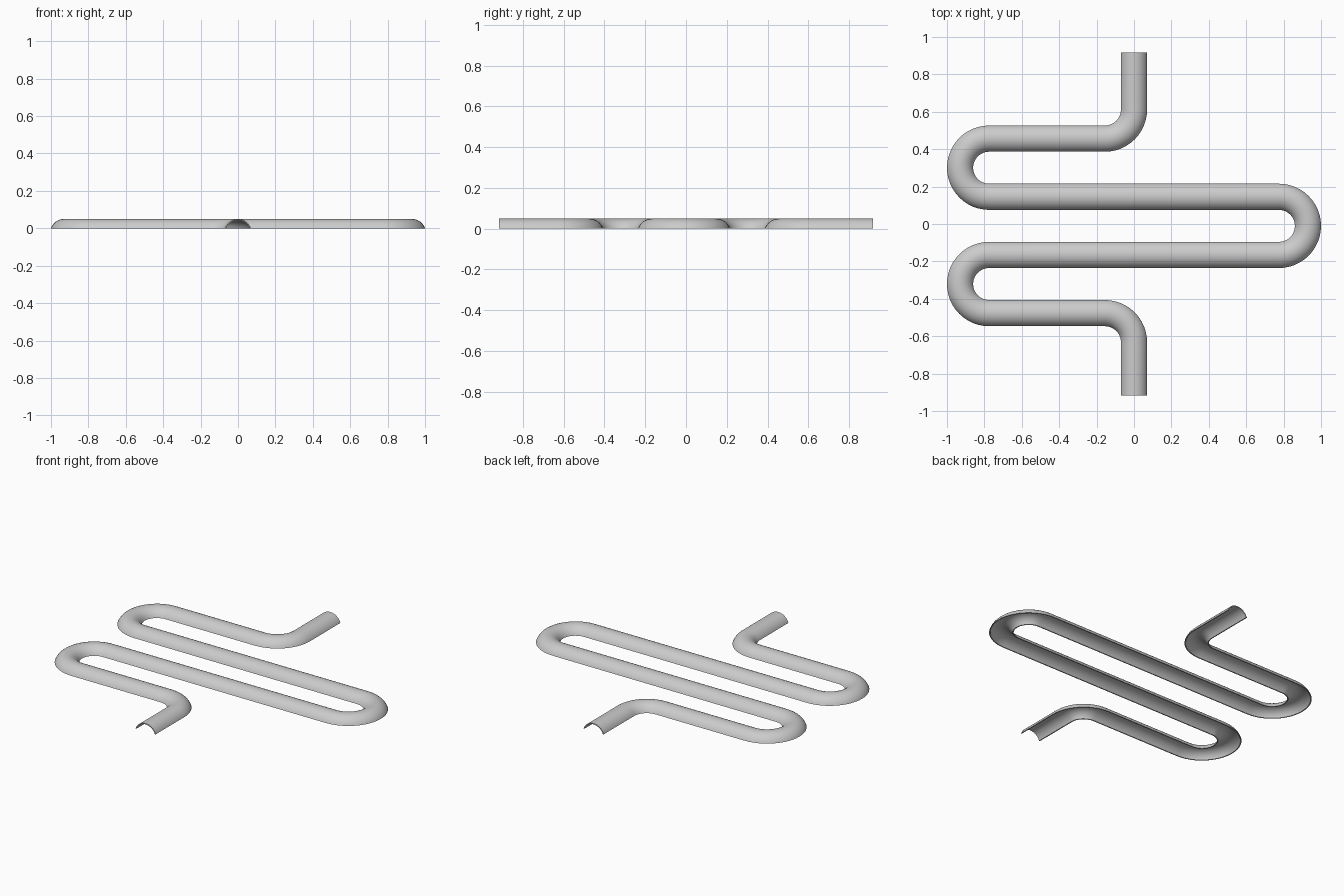
import bpy, bmesh, math
from mathutils import Vector

if "Cube" in bpy.data.objects:
    bpy.data.objects.remove(bpy.data.objects["Cube"], do_unlink=True)

HALF_W, HEIGHT, WALL = 0.07, 0.05, 0.006
BEND = 0.1555                      # centreline radius of every bend
TURN_X = 1 - HALF_W - BEND         # where the U-turns start
MID_Y, END_Y = -0.01, 0.917
STEPS = 24                         # segments per half turn

mat = bpy.data.materials.new("light_grey")
mat.use_nodes = True
grey = (0.6, 0.6, 0.6, 1)
mat.diffuse_color = grey
mat.node_tree.nodes["Principled BSDF"].inputs["Base Color"].default_value = grey


def bend(cx, cy, start, sweep):
    """Centreline stations (position, sideways direction) round a bend."""
    n = round(STEPS * abs(sweep) / 180)
    out = []
    for i in range(n + 1):
        a = math.radians(start + sweep * i / n)
        radial = Vector((math.cos(a), math.sin(a), 0))
        side = radial if sweep > 0 else -radial
        out.append((Vector((cx, cy, 0)) + radial * BEND, side))
    return out


def arc(radius, centre_z, n=20):
    """Part of a circle above the ground, as (sideways, height) points."""
    a0 = math.asin(-centre_z / radius)
    angles = [a0 + (math.pi - 2 * a0) * i / n for i in range(n + 1)]
    return [(radius * math.cos(a), centre_z + radius * math.sin(a)) for a in angles]


# Serpentine centreline, from the back end to the front end
X = Vector((1, 0, 0))
path = [(Vector((0, END_Y, 0)), -X)]
path += bend(-BEND, MID_Y + 4 * BEND, 0, -90)
path += bend(-TURN_X, MID_Y + 2 * BEND, 90, 180)
path += bend(TURN_X, MID_Y, 90, -180)
path += bend(-TURN_X, MID_Y - 2 * BEND, 90, 180)
path += bend(-BEND, MID_Y - 4 * BEND, 90, -90)
path += [(Vector((0, -END_Y, 0)), -X)]

# Thin arched wall section
R = (HALF_W ** 2 + HEIGHT ** 2) / (2 * HEIGHT)
section = arc(R, HEIGHT - R) + arc(R - WALL, HEIGHT - R)[::-1]

# Sweep the section along the path
bm = bmesh.new()
rings = [[bm.verts.new(p + s * u + Vector((0, 0, max(v, 0)))) for u, v in section]
         for p, s in path]
count = len(section)
for a, b in zip(rings, rings[1:]):
    for i in range(count):
        j = (i + 1) % count
        bm.faces.new((a[i], a[j], b[j], b[i]))

# Close the two wall ends with strips of quads
for ring in (rings[0], rings[-1]):
    for i in range(count // 2 - 1):
        bm.faces.new((ring[i], ring[i + 1], ring[count - 2 - i], ring[count - 1 - i]))
bmesh.ops.recalc_face_normals(bm, faces=bm.faces[:])

mesh = bpy.data.meshes.new("serpentine_channel")
bm.to_mesh(mesh)
bm.free()
mesh.materials.append(mat)
channel = bpy.data.objects.new("serpentine_channel", mesh)
bpy.context.collection.objects.link(channel)
bpy.ops.object.select_all(action='DESELECT')
channel.select_set(True)
bpy.context.view_layer.objects.active = channel
bpy.ops.object.shade_smooth_by_angle(angle=math.radians(40))
